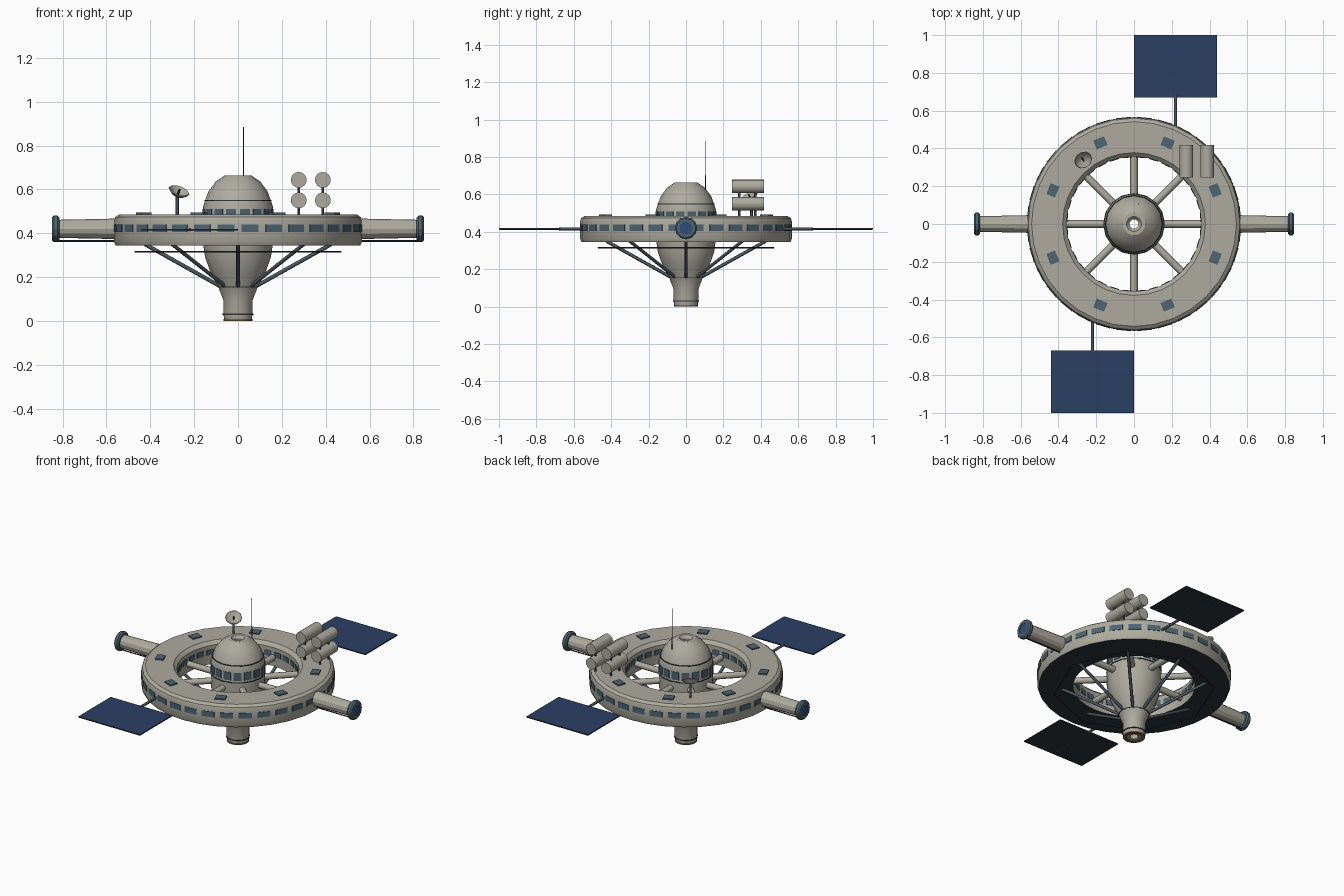
import bpy, bmesh, math
from mathutils import Vector, Matrix

if "Cube" in bpy.data.objects:
    bpy.data.objects.remove(bpy.data.objects["Cube"])

def material(name, rgb):
    m = bpy.data.materials.new(name)
    m.diffuse_color = (*rgb, 1)
    m.use_nodes = True
    m.node_tree.nodes["Principled BSDF"].inputs["Base Color"].default_value = m.diffuse_color
    return m

HULL = material("warm grey hull", (0.42, 0.41, 0.345))
GLASS = material("slate window", (0.075, 0.13, 0.17))
DARK = material("charcoal", (0.026, 0.036, 0.044))
STEEL = material("steel strut", (0.07, 0.095, 0.115))
NAVY = material("navy solar cell", (0.024, 0.050, 0.125))
HATCH = material("blue hatch", (0.03, 0.075, 0.19))
RUST = material("rust nozzle", (0.22, 0.11, 0.05))

def finish(name, bm, *mats, smooth=None):
    bmesh.ops.recalc_face_normals(bm, faces=bm.faces)
    me = bpy.data.meshes.new(name)
    bm.to_mesh(me)
    bm.free()
    ob = bpy.data.objects.new(name, me)
    bpy.context.collection.objects.link(ob)
    for m in mats:
        me.materials.append(m)
    if smooth:
        bpy.ops.object.select_all(action='DESELECT')
        ob.select_set(True)
        bpy.context.view_layer.objects.active = ob
        bpy.ops.object.shade_smooth_by_angle(angle=math.radians(smooth))
    return ob

def lathe(name, profile, seg, *mats, rule=None, closed=True, matrix=None, smooth=28):
    """Revolve (radius, height) points round z."""
    bm = bmesh.new()
    rings = [[bm.verts.new((r * math.cos(2 * math.pi * k / seg),
                            r * math.sin(2 * math.pi * k / seg), z))
              for k in range(seg)] for r, z in profile]
    n = len(rings)
    for i in range(n if closed else n - 1):
        a, b = rings[i], rings[(i + 1) % n]
        for k in range(seg):
            j = (k + 1) % seg
            f = bm.faces.new((a[k], a[j], b[j], b[k]))
            if rule:
                f.material_index = rule(f.calc_center_median())
    if matrix:
        bm.transform(matrix)
    return finish(name, bm, *mats, smooth=smooth)

def rods(name, pairs, radius, mat, seg=8):
    """Cylinders between pairs of points."""
    bm = bmesh.new()
    for a, b in pairs:
        a, b = Vector(a), Vector(b)
        d = b - a
        m = Matrix.Translation((a + b) / 2) @ d.to_track_quat('Z', 'Y').to_matrix().to_4x4()
        bmesh.ops.create_cone(bm, cap_ends=True, segments=seg, radius1=radius,
                              radius2=radius, depth=d.length, matrix=m)
    return finish(name, bm, mat, smooth=50 if seg > 6 else None)

def plates(name, count, r, z, size, mat):
    """Thin boxes spaced evenly round z, centred on the segment faces."""
    bm = bmesh.new()
    for k in range(count):
        m = (Matrix.Rotation((k + 0.5) * 2 * math.pi / count, 4, 'Z')
             @ Matrix.Translation((r, 0, z)) @ Matrix.Diagonal((*size, 1)))
        bmesh.ops.create_cube(bm, size=1, matrix=m)
    return finish(name, bm, mat)

def polar(r, a, z):
    return (r * math.cos(a), r * math.sin(a), z)

EIGHT = [k * math.pi / 4 for k in range(8)]

# habitat ring, with a dark underside
lathe("habitat_ring", [(0.357, 0.345), (0.558, 0.345), (0.566, 0.362), (0.566, 0.455),
                       (0.560, 0.473), (0.542, 0.486), (0.378, 0.486), (0.357, 0.465)],
      32, HULL, DARK, rule=lambda c: 1 if c.z < 0.350 else 0)
ap = math.cos(math.pi / 32)
plates("ring_outer_windows", 32, 0.566 * ap, 0.422, (0.006, 0.078, 0.034), GLASS)
plates("ring_inner_windows", 32, 0.357 * ap, 0.422, (0.006, 0.05, 0.034), GLASS)
plates("ring_roof_windows", 8, 0.465, 0.489, (0.05, 0.062, 0.009), GLASS)

# central hub with a bore through it
lathe("hub", [(0.025, 0.005), (0.062, 0.005), (0.067, 0.03), (0.067, 0.095), (0.09, 0.155),
              (0.125, 0.22), (0.150, 0.29), (0.16, 0.36), (0.16, 0.52), (0.150, 0.55),
              (0.135, 0.59), (0.102, 0.635), (0.06, 0.664), (0.04, 0.664), (0.025, 0.645)],
      16, HULL)
plates("hub_windows", 16, 0.16 * math.cos(math.pi / 16), 0.485, (0.007, 0.046, 0.05), GLASS)
for name, r, z in (("hub_upper_trim", 0.153, 0.549), ("hub_window_trim", 0.163, 0.445),
                   ("hub_waist_trim", 0.091, 0.155), ("nozzle_trim", 0.070, 0.03)):
    lathe(name, [(r - 0.012, z - 0.003), (r, z - 0.003), (r, z + 0.003), (r - 0.012, z + 0.003)],
          16, DARK)
lathe("nozzle_rim", [(0.045, 0), (0.065, 0), (0.065, 0.008), (0.045, 0.008)], 16, RUST)

# spokes, braces and the thin cable loop under the ring
rods("spokes", [(polar(0.14, a, 0.40), polar(0.365, a, 0.40)) for a in EIGHT], 0.02, HULL)
rods("braces", [(polar(0.085, a, 0.16), polar(0.425, a, 0.35)) for a in EIGHT], 0.009, STEEL)
rods("cable_loop", [(polar(0.47, a, 0.315), polar(0.47, a + math.pi / 4, 0.315))
                    for a in EIGHT], 0.003, DARK, 6)

# docking arms on both sides
for side, label in ((1, "right"), (-1, "left")):
    m = Matrix.Translation((0, 0, 0.42)) @ Matrix.Rotation(side * math.pi / 2, 4, 'Y')
    lathe(label + "_docking_arm", [(0.01, 0.54), (0.047, 0.54), (0.041, 0.825), (0.01, 0.825)],
          12, HULL, matrix=m)
    lathe(label + "_docking_collar", [(0.035, 0.815), (0.052, 0.815), (0.060, 0.823),
                                      (0.060, 0.840), (0.052, 0.848), (0.035, 0.848)],
          12, GLASS, matrix=m)
    rods(label + "_docking_hatch", [((side * 0.82, 0, 0.42), (side * 0.845, 0, 0.42))],
         0.038, HATCH, 12)
    rods(label + "_arm_pipe", [((side * 0.55, 0, 0.364), (side * 0.835, 0, 0.364))],
         0.004, DARK, 6)

# solar panels: navy above, charcoal below
for side, label in ((1, "back"), (-1, "front")):
    bm = bmesh.new()
    bmesh.ops.create_cube(bm, size=1, matrix=Matrix.Translation((side * 0.22, side * 0.835, 0.416))
                          @ Matrix.Diagonal((0.44, 0.33, 0.007, 1)))
    for f in bm.faces:
        f.material_index = 0 if f.calc_center_median().z > 0.419 else 1
    finish(label + "_solar_panel", bm, NAVY, DARK)
    rods(label + "_panel_mast", [((side * 0.22, side * 0.50, 0.416),
                                  (side * 0.22, side * 0.68, 0.416))], 0.008, STEEL)
    rods(label + "_panel_spar", [((side * 0.22, side * 0.67, 0.412),
                                  (side * 0.22, side * 0.995, 0.412))], 0.003, STEEL, 6)

# storage tanks on posts
XS = (0.277, 0.387)
rods("storage_tanks", [((x, 0.245, z), (x, 0.417, z)) for x in XS for z in (0.55, 0.643)],
     0.036, HULL, 16)
rods("tank_posts", [((x, y, 0.48), (x, y, 0.63)) for x in XS for y in (0.285, 0.37)],
     0.006, STEEL, 6)

# dish antenna on the ring roof
rods("dish_stem", [((-0.277, 0.35, 0.48), (-0.277, 0.35, 0.575))], 0.007, STEEL)
aim = Vector((0.3, -0.4, 0.8)).normalized()
m = Matrix.Translation((-0.277, 0.35, 0.57)) @ aim.to_track_quat('Z', 'Y').to_matrix().to_4x4()
lathe("dish", [(0.003, 0), (0.028, 0.006), (0.050, 0.026), (0.047, 0.029),
               (0.025, 0.011), (0.003, 0.006)], 10, HULL, matrix=m)
rods("dish_feed", [(m @ Vector((0, 0, 0)), m @ Vector((0, 0, 0.036)))], 0.005, DARK, 6)

# whip antenna
rods("whip_antenna", [((0.025, 0.105, 0.60), (0.025, 0.105, 0.885))], 0.002, DARK, 6)
rods("whip_antenna_base", [((0.025, 0.105, 0.59), (0.025, 0.105, 0.70))], 0.003, DARK, 6)
